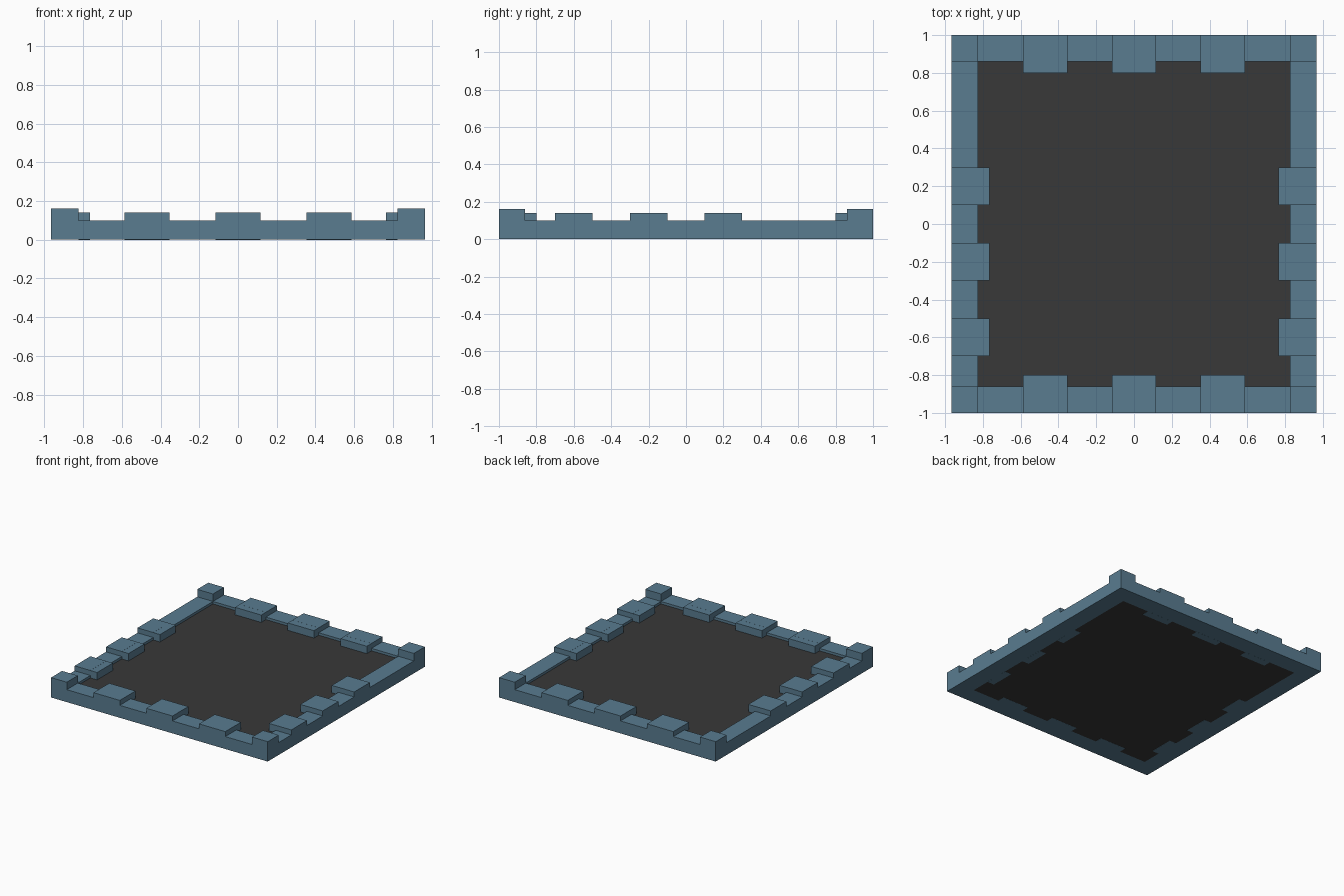
import bpy, bmesh
from mathutils import Vector

if "Cube" in bpy.data.objects:
    bpy.data.objects.remove(bpy.data.objects["Cube"])

HX, HY = 0.965, 1.0          # half size of the tray
W, LIP = 0.14, 0.06          # wall width, how far raised blocks reach inward
Z_WALL, Z_BLOCK, Z_POST, Z_FLOOR = 0.10, 0.14, 0.16, 0.08


def material(name, rgb):
    m = bpy.data.materials.new(name)
    m.diffuse_color = (*rgb, 1)
    m.use_nodes = True
    m.node_tree.nodes["Principled BSDF"].inputs["Base Color"].default_value = m.diffuse_color
    return m


BLUE = material("slate_blue", (0.10, 0.20, 0.28))
DARK = material("charcoal", (0.04, 0.04, 0.04))


def prism(name, points, sweep, mat):
    """Extrude a planar polygon along a vector."""
    bm = bmesh.new()
    face = bm.faces.new([bm.verts.new(p) for p in points])
    ext = bmesh.ops.extrude_face_region(bm, geom=[face])
    verts = [v for v in ext["geom"] if isinstance(v, bmesh.types.BMVert)]
    bmesh.ops.translate(bm, verts=verts, vec=Vector(sweep))
    bmesh.ops.recalc_face_normals(bm, faces=bm.faces)
    me = bpy.data.meshes.new(name)
    bm.to_mesh(me)
    bm.free()
    me.materials.append(mat)
    ob = bpy.data.objects.new(name, me)
    bpy.context.collection.objects.link(ob)
    return ob


def box(name, x0, x1, y0, y1, z1, mat):
    return prism(name, [(x0, y0, 0), (x1, y0, 0), (x1, y1, 0), (x0, y1, 0)],
                 (0, 0, z1), mat)


def wall_profile(half, centres, width):
    """Stepped side outline of a wall as (along, z) pairs."""
    pts = [(-half, 0), (-half, Z_WALL)]
    for c in centres:
        a, b = c - width / 2, c + width / 2
        pts += [(a, Z_WALL), (a, Z_BLOCK), (b, Z_BLOCK), (b, Z_WALL)]
    return pts + [(half, Z_WALL), (half, 0)]


# dark floor panel
box("floor_panel", -HX + W, HX - W, -HY + W, HY - W, Z_FLOOR, DARK).data.update()

X_BLOCKS, X_WIDTH = (-0.47, 0, 0.47), 0.234
Y_BLOCKS, Y_WIDTH = (-0.6, -0.2, 0.2), 0.2

# front and back walls, with the inward ends of their raised blocks
for label, s in (("front", -1), ("back", 1)):
    prof = wall_profile(HX - W, X_BLOCKS, X_WIDTH)
    prism(label + "_wall", [(a, s * HY, z) for a, z in prof], (0, -s * W, 0), BLUE)
    y0, y1 = sorted((s * (HY - W), s * (HY - W - LIP)))
    for c in X_BLOCKS:
        b = box(label + "_block_end", c - X_WIDTH / 2, c + X_WIDTH / 2, y0, y1, Z_BLOCK, BLUE)
        b.location.z = -0.0005   # keep the underside in front of the floor's

# left and right walls, with the inward ends of their raised blocks
for label, s in (("left", -1), ("right", 1)):
    prof = wall_profile(HY - W, Y_BLOCKS, Y_WIDTH)
    prism(label + "_wall", [(s * HX, a, z) for a, z in prof], (-s * W, 0, 0), BLUE)
    x0, x1 = sorted((s * (HX - W), s * (HX - W - LIP)))
    for c in Y_BLOCKS:
        b = box(label + "_block_end", x0, x1, c - Y_WIDTH / 2, c + Y_WIDTH / 2, Z_BLOCK, BLUE)
        b.location.z = -0.0005

# corner posts
for sx in (-1, 1):
    for sy in (-1, 1):
        x0, x1 = sorted((sx * HX, sx * (HX - W)))
        y0, y1 = sorted((sy * HY, sy * (HY - W)))
        box("corner_post", x0, x1, y0, y1, Z_POST, BLUE)
